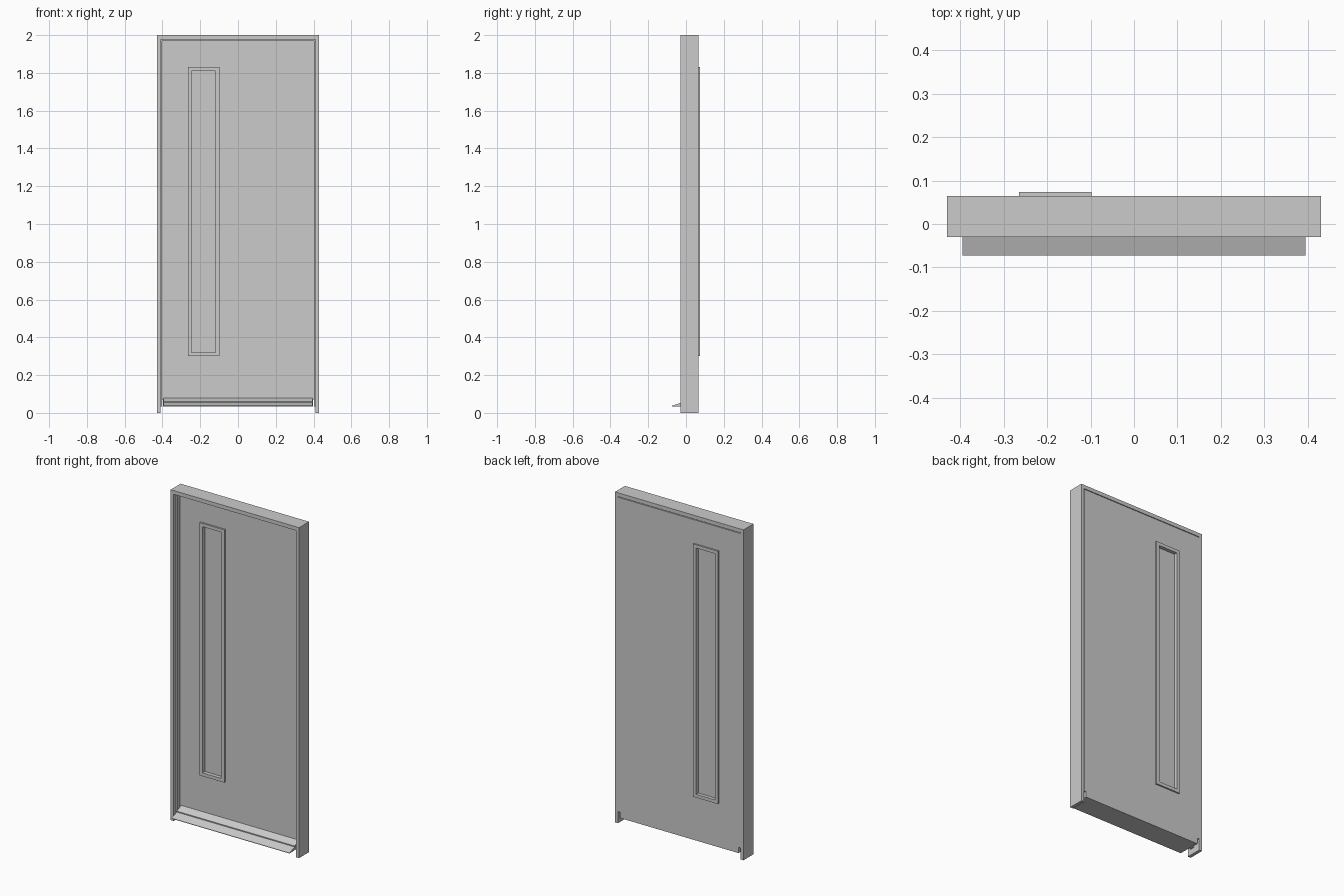
import bpy, bmesh

if "Cube" in bpy.data.objects:
    bpy.data.objects.remove(bpy.data.objects["Cube"])


def prism(name, outline, axis, a, b):
    """Extrude a 2D outline along axis: 'Y' takes (x, z) points, 'X' takes (y, z) points."""
    def at(p, d):
        return (p[0], d, p[1]) if axis == 'Y' else (d, p[0], p[1])
    bm = bmesh.new()
    front = [bm.verts.new(at(p, a)) for p in outline]
    back = [bm.verts.new(at(p, b)) for p in outline]
    n = len(outline)
    bm.faces.new(front)
    bm.faces.new(back[::-1])
    for i in range(n):
        j = (i + 1) % n
        bm.faces.new((front[j], front[i], back[i], back[j]))
    return finish(name, bm)


def ring(name, outer, inner, y0, y1):
    """Rectangular border; rectangles are (x0, x1, z0, z1)."""
    def corners(r, y):
        x0, x1, z0, z1 = r
        return [bm.verts.new((x, y, z)) for x, z in ((x0, z0), (x1, z0), (x1, z1), (x0, z1))]
    bm = bmesh.new()
    loops = [corners(outer, y0), corners(inner, y0), corners(inner, y1), corners(outer, y1)]
    for k in range(4):
        p, q = loops[k], loops[(k + 1) % 4]
        for i in range(4):
            j = (i + 1) % 4
            bm.faces.new((p[i], p[j], q[j], q[i]))
    return finish(name, bm)


def finish(name, bm):
    bmesh.ops.recalc_face_normals(bm, faces=bm.faces[:])
    mesh = bpy.data.meshes.new(name)
    bm.to_mesh(mesh)
    bm.free()
    ob = bpy.data.objects.new(name, mesh)
    bpy.context.collection.objects.link(ob)
    return ob


def rect(x0, x1, z0, z1):
    return [(x0, z0), (x1, z0), (x1, z1), (x0, z1)]


def arch(wo, zo, wi, zi, foot):
    """Outline of two uprights joined by a head."""
    return [(-wo, foot), (-wo, zo), (wo, zo), (wo, foot),
            (wi, foot), (wi, zi), (-wi, zi), (-wi, foot)]


FRONT, BACK = -0.03, 0.065
LEAF = 0.02

# Outer frame and the stop strip inside it
prism("door_frame", arch(0.43, 2.0, 0.41, 1.977, 0.0), 'Y', FRONT, BACK)
prism("frame_stop", arch(0.41, 1.977, 0.402, 1.968, 0.035), 'Y', -0.005, LEAF)

# Leaf with a window hole, and its narrower bottom rail between the jambs
hole = (-0.245, -0.12, 0.32, 1.81)
ring("door_leaf", (-0.409, 0.409, 0.07, 1.973), hole, LEAF, BACK)
prism("bottom_rail", rect(-0.397, 0.397, 0.035, 0.07), 'Y', LEAF, BACK)

# Glazing with raised beads on both faces
prism("glass", rect(*hole), 'Y', 0.033, 0.053)
for side, y0, y1 in (("front", 0.01, LEAF), ("back", BACK, 0.074)):
    ring("window_bead_" + side, (-0.265, -0.098, 0.30, 1.83), hole, y0, y1)

# Sloping weather bar across the bottom
weather = [(LEAF, 0.035), (-0.073, 0.035), (-0.073, 0.038), (-0.022, 0.055),
           (-0.022, 0.061), (LEAF, 0.08)]
prism("weather_bar", weather, 'X', -0.395, 0.395)
